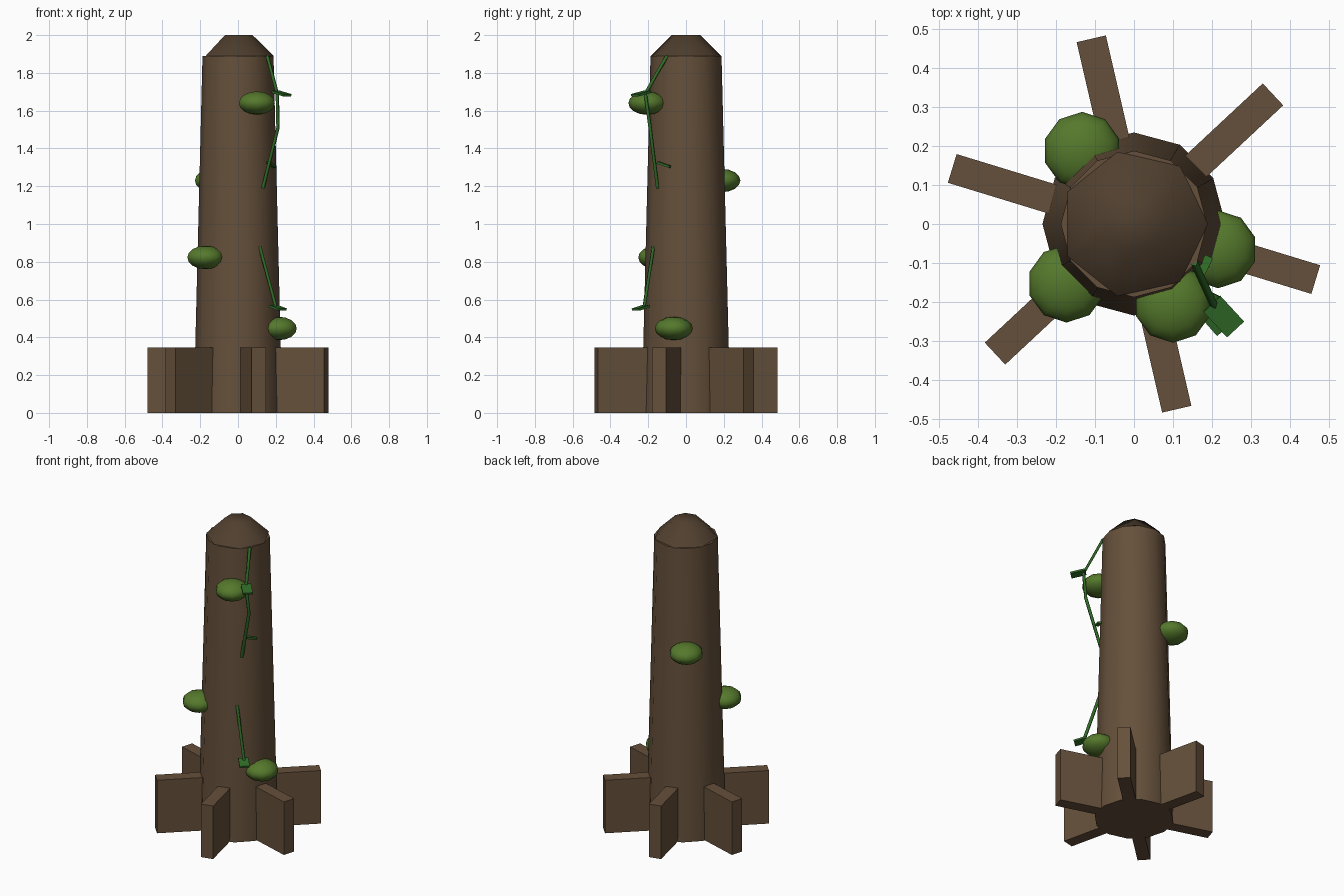
import bpy, math
from mathutils import Vector

if "Cube" in bpy.data.objects:
    bpy.data.objects.remove(bpy.data.objects["Cube"])


def material(name, rgb):
    m = bpy.data.materials.new(name)
    m.diffuse_color = (*rgb, 1)
    m.use_nodes = True
    m.node_tree.nodes["Principled BSDF"].inputs["Base Color"].default_value = m.diffuse_color
    return m


BARK = material("bark", (0.13, 0.08, 0.043))
DARK = material("dark_bark", (0.08, 0.05, 0.028))
MOSS = material("moss", (0.09, 0.19, 0.025))
VINE = material("vine_green", (0.03, 0.15, 0.02))


def finish(name, mat, smooth=None):
    ob = bpy.context.object
    ob.name = name
    ob.data.materials.append(mat)
    if smooth:
        bpy.ops.object.shade_smooth_by_angle(angle=math.radians(smooth))
    return ob


def frustum(name, sides, r1, r2, z1, z2, mat, smooth):
    bpy.ops.mesh.primitive_cone_add(vertices=sides, radius1=r1, radius2=r2, depth=z2 - z1,
                                    location=(0, 0, (z1 + z2) / 2))
    ob = finish(name, mat, smooth)
    # put the first corner on +x
    ob.rotation_euler.z = -math.pi / 2
    return ob


def vine(name, pts):
    cu = bpy.data.curves.new(name, 'CURVE')
    cu.dimensions = '3D'
    cu.bevel_depth = 0.01
    cu.bevel_resolution = 0
    cu.use_fill_caps = True
    sp = cu.splines.new('POLY')
    sp.points.add(len(pts) - 1)
    for p, co in zip(sp.points, pts):
        p.co = (*co, 1)
    cu.materials.append(VINE)
    bpy.context.collection.objects.link(bpy.data.objects.new(name, cu))


def leaf(name, a, b, width):
    a, b = Vector(a), Vector(b)
    d = b - a
    bpy.ops.mesh.primitive_cube_add(size=1, location=(a + b) / 2)
    ob = finish(name, VINE)
    ob.scale = (d.length, width, 0.012)
    ob.rotation_euler = (0, -math.asin(d.z / d.length), math.atan2(d.y, d.x))


# trunk and broken top
frustum("trunk", 12, 0.235, 0.188, 0, 1.89, BARK, 40)
frustum("trunk_top", 7, 0.19, 0.077, 1.89, 2.0, DARK, 55)

# root buttresses
for i in range(6):
    a = math.radians(43 + 60 * i)
    bpy.ops.mesh.primitive_cube_add(size=1, rotation=(0, 0, a),
                                    location=(0.318 * math.cos(a), 0.318 * math.sin(a), 0.1725))
    ob = finish(f"root_{i + 1}", BARK)
    ob.scale = (0.34, 0.077, 0.345)

# moss clumps
for i, loc in enumerate([(0.10, -0.205, 1.64), (-0.133, 0.188, 1.23),
                         (-0.173, -0.153, 0.823), (0.216, -0.065, 0.447)]):
    bpy.ops.mesh.primitive_uv_sphere_add(segments=10, ring_count=8, radius=0.1, location=loc)
    finish(f"moss_{i + 1}", MOSS, 60).scale = (1, 1, 0.62)

# hanging vines with leaves
vine("upper_vine", [(0.155, -0.10, 1.89), (0.208, -0.215, 1.69), (0.212, -0.19, 1.51), (0.132, -0.15, 1.19)])
vine("lower_vine", [(0.115, -0.173, 0.88), (0.2, -0.222, 0.56)])
leaf("leaf_1", (0.2, -0.205, 1.70), (0.26, -0.27, 1.682), 0.06)
leaf("leaf_2", (0.16, -0.15, 1.325), (0.192, -0.085, 1.303), 0.022)
leaf("leaf_3", (0.185, -0.21, 0.566), (0.235, -0.267, 0.547), 0.06)
